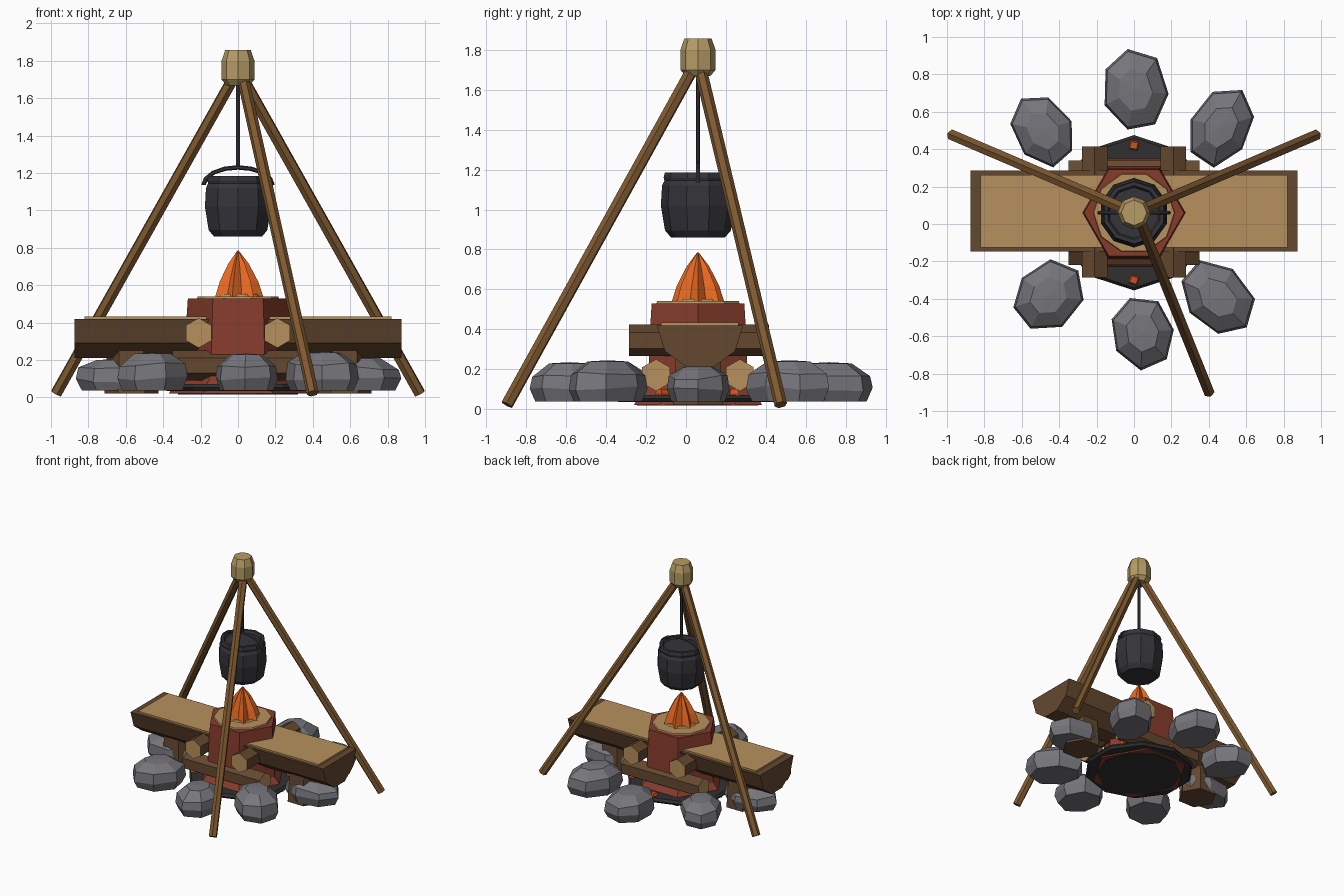
import bpy, bmesh, math, random
from mathutils import Vector, Matrix

if "Cube" in bpy.data.objects:
    bpy.data.objects.remove(bpy.data.objects["Cube"])

random.seed(4)
CY = 0.06  # y of the fire's centre


def mat(name, r, g, b):
    m = bpy.data.materials.new(name)
    m.diffuse_color = (r, g, b, 1)
    m.use_nodes = True
    m.node_tree.nodes["Principled BSDF"].inputs["Base Color"].default_value = m.diffuse_color
    return m


POLE = mat("pole_wood", 0.21, 0.10, 0.03)
BARK = mat("bark", 0.13, 0.065, 0.028)
CUT = mat("cut_wood", 0.47, 0.28, 0.11)
KNOT = mat("rope_knot", 0.47, 0.33, 0.13)
IRON = mat("iron", 0.035, 0.035, 0.042)
ASH = mat("ash", 0.03, 0.03, 0.03)
RED = mat("red_clay", 0.24, 0.045, 0.025)
FIRE = mat("flame", 0.80, 0.14, 0.015)
EMBER = mat("ember", 0.65, 0.09, 0.015)
STONE = mat("stone", 0.18, 0.18, 0.20)


def rings(name, loops, mats, cap_mat=0):
    """Skin a stack of equal-length point loops and cap both ends."""
    bm = bmesh.new()
    vs = [[bm.verts.new(p) for p in lp] for lp in loops]
    n = len(vs[0])
    for a, b in zip(vs, vs[1:]):
        for i in range(n):
            j = (i + 1) % n
            bm.faces.new((a[i], a[j], b[j], b[i]))
    for cap in (vs[0][::-1], vs[-1]):
        bm.faces.new(cap).material_index = cap_mat
    bmesh.ops.recalc_face_normals(bm, faces=bm.faces)
    me = bpy.data.meshes.new(name)
    bm.to_mesh(me)
    bm.free()
    for m in mats:
        me.materials.append(m)
    ob = bpy.data.objects.new(name, me)
    bpy.context.collection.objects.link(ob)
    return ob


def lathe(name, profile, n, m, at=(0, CY), phase=0.0):
    """Revolve (radius, z) pairs with n flat sides."""
    ang = [phase + 2 * math.pi * i / n for i in range(n)]
    return rings(name, [[(at[0] + r * math.cos(a), at[1] + r * math.sin(a), z)
                         for a in ang] for r, z in profile], [m])


def rod(name, a, b, r, m, n=6, end=None):
    """Straight n-sided bar from a to b, with a point of the section upward."""
    a, b = Vector(a), Vector(b)
    d = (b - a).normalized()
    side = d.cross(Vector((0, 0, 1)))
    side = side.normalized() if side.length > 1e-4 else Vector((1, 0, 0))
    up = side.cross(d)
    sec = [r * (math.sin(t) * side + math.cos(t) * up)
           for t in (2 * math.pi * i / n for i in range(n))]
    return rings(name, [[p + s for s in sec] for p in (a, b)],
                 [m, end or m], 1)


# Tripod poles and the knot that ties them
for name, foot, top in (("left_pole", (-.972, .475, .022), (-.035, .075, 1.69)),
                        ("right_pole", (.972, .475, .022), (.035, .075, 1.69)),
                        ("front_pole", (.40, -.897, .022), (.03, .025, 1.69))):
    rod(name, foot, top, .032, POLE)
lathe("top_knot", [(.062, 1.668), (.088, 1.70), (.088, 1.80), (.068, 1.857)],
      8, KNOT)

# Hanging rod, pot and handle
rod("hanging_rod", (0, CY, 1.22), (0, CY, 1.70), .011, IRON)
lathe("pot", [(.135, .86), (.165, .895), (.186, 1.02), (.180, 1.12),
              (.168, 1.145), (.172, 1.16), (.166, 1.185), (.145, 1.185),
              (.135, 1.165)], 10, IRON, phase=math.pi / 10)
arc = [math.pi * i / 8 for i in range(9)]
sec = [2 * math.pi * i / 6 for i in range(6)]
rings("pot_handle", [[((.185 + .012 * math.cos(s)) * math.cos(t),
                       CY + .012 * math.sin(s),
                       1.135 + (.095 + .012 * math.cos(s)) * math.sin(t))
                      for s in sec] for t in arc], [IRON])

# Pleated flame
star = [2 * math.pi * i / 14 for i in range(14)]
rings("flame", [[((o if i % 2 == 0 else k) * math.cos(a),
                  CY + (o if i % 2 == 0 else k) * math.sin(a), z)
                 for i, a in enumerate(star)]
                for o, k, z in ((.138, .095, .53), (.108, .07, .62),
                                (.058, .036, .715), (.004, .003, .785))], [FIRE])

# Red hexagonal fire core with tan top, ash bed and embers
lathe("fire_core", [(.37, .02), (.36, .04), (.29, .12), (.275, .43), (.268, .53)],
      6, RED)
lathe("core_top", [(.22, .525), (.215, .541)], 10, CUT)
lathe("core_collar", [(.12, .54), (.11, .552)], 10, CUT)
lathe("ash_bed", [(.40, .035), (.415, .053), (.40, .072)], 10, ASH,
      phase=math.pi / 10)
lathe("ash_underside", [(.32, .017), (.32, .03)], 10, ASH)
for i in range(6):
    a = math.pi / 2 + i * math.pi / 3
    lathe("ember", [(.03, .06), (.034, .08), (.024, .10)], 4, EMBER,
          at=(.36 * math.cos(a), CY + .36 * math.sin(a)), phase=.6 + i)

# Stacked firewood: two logs along x, two across
for y in (-.15, .27):
    rod("lower_log", (-.35, y, .17), (.35, y, .17), .08, BARK, end=CUT)
for x in (-.21, .21):
    rod("cross_log", (x, -.285, .345), (x, .415, .345), .08, BARK, end=CUT)

# Half log bench with its pale cut face and stump supports
half = [math.pi + math.pi * i / 5 for i in range(6)]
rings("half_log", [[(x, .07 + .217 * math.cos(a), .42 + .22 * math.sin(a))
                    for a in half] for x in (-.875, .875)], [BARK])
c = [(-.82, -.125), (.82, -.125), (.82, .262), (-.82, .262)]
rings("half_log_top", [[(x, y, z) for x, y in c] for z in (.415, .434)], [CUT])
for sx in (-1, 1):
    lathe("log_support", [(.145, .02), (.13, .25)], 6, BARK, at=(sx * .57, CY))

# Ring of stones: centre, half length, half width, heading, top height
STONES = [(.005, .715, .23, .18, 100, .235), (-.485, .5, .205, .155, 125, .22),
          (.465, .52, .225, .17, 60, .245), (-.46, -.385, .21, .175, 40, .24),
          (.445, -.395, .225, .17, -45, .245), (.045, -.58, .205, .175, 110, .235),
          (-.635, .06, .225, .155, 180, .205), (.64, .06, .225, .155, 0, .215)]
for x, y, ln, wd, head, top in STONES:
    rot = Matrix.Rotation(math.radians(head), 3, 'Z')
    wob = [random.uniform(.95, 1.05) for _ in range(7)]
    loops = []
    for k, h in ((.86, 0), (1, .32), (.94, .68), (.52, .97)):
        loop = []
        for i in range(7):
            a = 2 * math.pi * i / 7
            p = rot @ Vector((ln * k * wob[i] * math.cos(a),
                              wd * k * wob[i] * math.sin(a), 0))
            jig = random.uniform(-.012, .012) if 0 < h < .9 else 0
            loop.append((x + p.x, y + p.y, .038 + h * (top - .038) + jig))
        loops.append(loop)
    ob = rings("stone", loops, [STONE])
    # low facet peak on the cap
    bm = bmesh.new()
    bm.from_mesh(ob.data)
    cap = max(bm.faces, key=lambda f: f.calc_center_median().z)
    v = bmesh.ops.poke(bm, faces=[cap])["verts"][0]
    v.co.z += .006
    bm.to_mesh(ob.data)
    bm.free()
